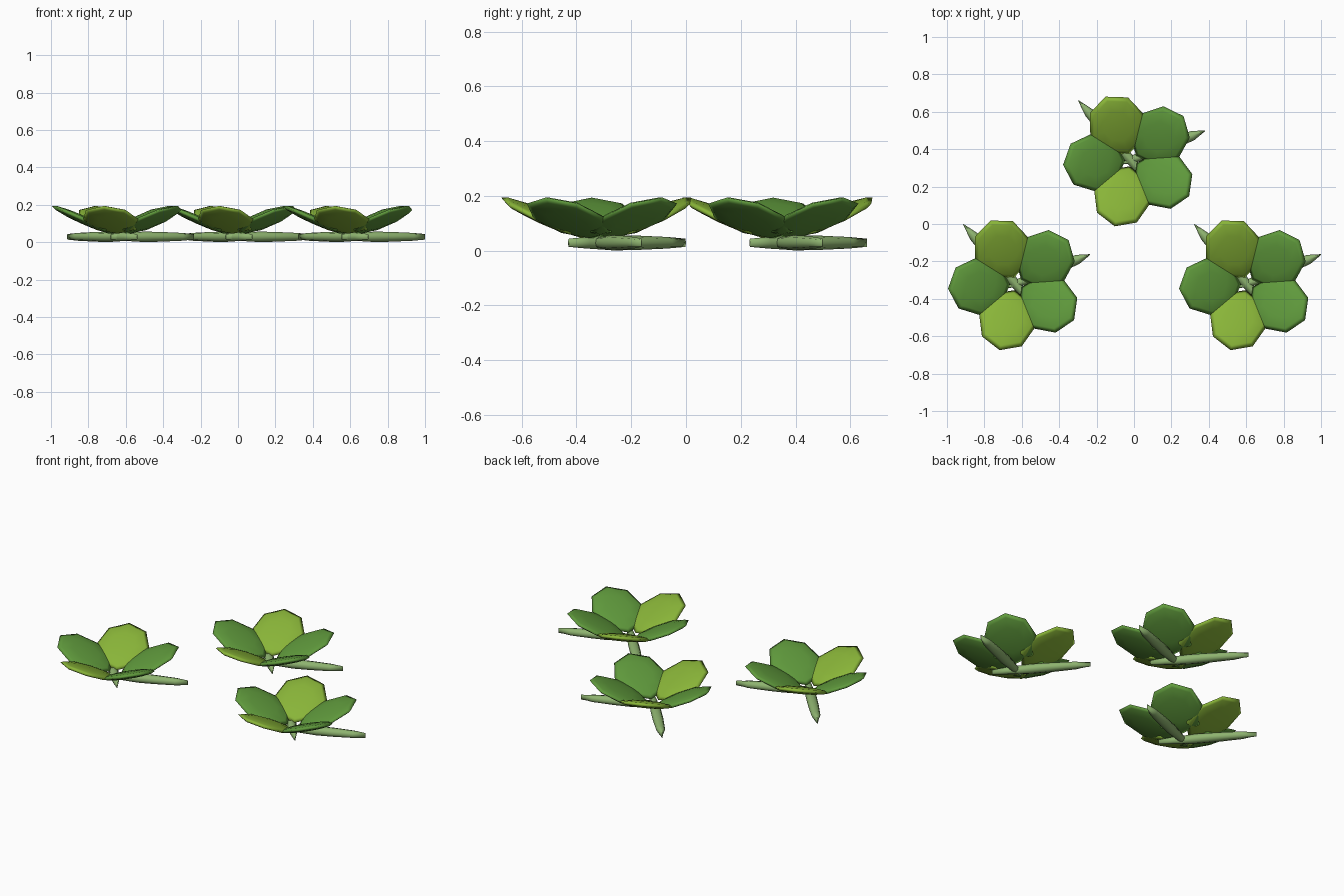
import bpy, bmesh, math
from mathutils import Matrix, Vector

if "Cube" in bpy.data.objects:
    bpy.data.objects.remove(bpy.data.objects["Cube"])


def material(name, col):
    m = bpy.data.materials.new(name)
    m.diffuse_color = (*col, 1)
    m.use_nodes = True
    m.node_tree.nodes["Principled BSDF"].inputs["Base Color"].default_value = m.diffuse_color
    return m


LIGHT = material("light_leaf_green", (0.25, 0.46, 0.04))
DARK = material("deep_leaf_green", (0.115, 0.32, 0.045))
STEM = material("pale_stem_green", (0.27, 0.45, 0.16))


def finish(name, bm, mat):
    bmesh.ops.recalc_face_normals(bm, faces=bm.faces)
    for f in bm.faces:
        f.smooth = True
    me = bpy.data.meshes.new(name)
    bm.to_mesh(me)
    bm.free()
    me.materials.append(mat)
    ob = bpy.data.objects.new(name, me)
    bpy.context.collection.objects.link(ob)
    return ob


def leaf(name, origin, angle, mat):
    # flattened eight-sided ellipsoid, tilted up and turned about the centre
    bm = bmesh.new()
    m = (Matrix.Translation(origin)
         @ Matrix.Rotation(math.radians(angle), 4, 'Z')
         @ Matrix.Translation((0.2, 0, 0.12))
         @ Matrix.Rotation(math.radians(-24), 4, 'Y')
         @ Matrix.Diagonal((0.181, 0.155, 0.022, 1)))
    bmesh.ops.create_uvsphere(bm, u_segments=8, v_segments=6, radius=1, matrix=m)
    finish(name, bm, mat)


def stem(name, origin, a, b):
    # spindle with upright wedge-shaped ends: (position, half width, half height)
    a, b = Vector((*a, 0)), Vector((*b, 0))
    side = Vector((-(b - a).y, (b - a).x, 0)).normalized()
    stations = [(0, 0.004, 0.015), (0.15, 0.022, 0.021), (0.4, 0.031, 0.028),
                (0.6, 0.031, 0.026), (0.85, 0.026, 0.021), (1, 0.002, 0.015)]
    bm = bmesh.new()
    rings = []
    for t, w, h in stations:
        c = Vector(origin) + a.lerp(b, t) + Vector((0, 0, 0.029))
        rings.append([bm.verts.new(c + side * w * math.cos(k * math.pi / 4)
                                   + Vector((0, 0, h * math.sin(k * math.pi / 4))))
                      for k in range(8)])
    for r, s in zip(rings, rings[1:]):
        for k in range(8):
            bm.faces.new((r[k], r[(k + 1) % 8], s[(k + 1) % 8], s[k]))
    bm.faces.new(rings[0])
    bm.faces.new(rings[-1])
    finish(name, bm, STEM)


# three identical plants
for i, (x, y) in enumerate([(-0.63, -0.32), (0.605, -0.32), (-0.015, 0.342)]):
    o = (x, y, 0)
    for k, mat in enumerate([DARK, LIGHT, DARK, LIGHT, DARK]):
        leaf(f"leaf_{i}_{k}", o, 40 + 72 * k, mat)
    stem(f"right_stem_{i}", o, (-0.05, -0.02), (0.395, 0.157))
    stem(f"back_stem_{i}", o, (0.09, -0.108), (-0.282, 0.318))
